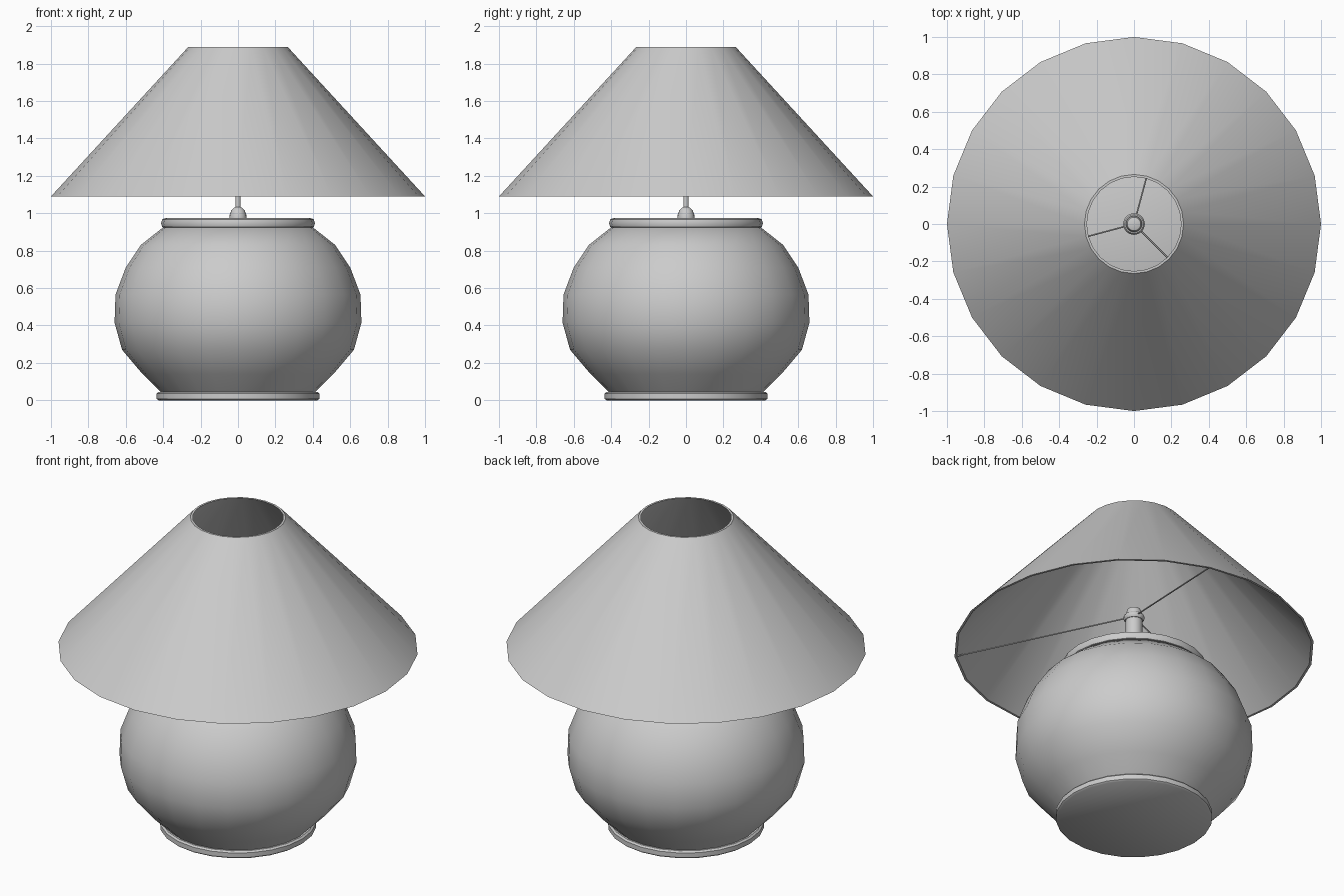
import bpy
import math
from mathutils import Vector

cube = bpy.data.objects.get("Cube")
if cube:
    bpy.data.objects.remove(cube, do_unlink=True)

grey = bpy.data.materials.new("plain_grey")
grey.use_nodes = True
colour = (0.6, 0.6, 0.6, 1)
grey.diffuse_color = colour
grey.node_tree.nodes["Principled BSDF"].inputs["Base Color"].default_value = colour


def finish(obj, angle):
    obj.data.materials.append(grey)
    bpy.ops.object.select_all(action="DESELECT")
    obj.select_set(True)
    bpy.context.view_layer.objects.active = obj
    bpy.ops.object.shade_smooth_by_angle(angle=math.radians(angle))


def lathe(name, profile, sides=24, closed=False, angle=40):
    """Spin (radius, height) points, listed from bottom to top, around z."""
    verts, faces = [], []
    for r, z in profile:
        for i in range(sides):
            a = math.tau * i / sides
            verts.append((r * math.cos(a), r * math.sin(a), z))
    count = len(profile)
    for k in range(count if closed else count - 1):
        low, high = k * sides, (k + 1) % count * sides
        for i in range(sides):
            j = (i + 1) % sides
            faces.append((low + i, low + j, high + j, high + i))
    if not closed:
        faces.append(tuple(reversed(range(sides))))
        faces.append(tuple(range((count - 1) * sides, count * sides)))
    mesh = bpy.data.meshes.new(name)
    mesh.from_pydata(verts, [], faces)
    obj = bpy.data.objects.new(name, mesh)
    bpy.context.collection.objects.link(obj)
    finish(obj, angle)
    return obj


def rod(name, start, end, radius):
    start, end = Vector(start), Vector(end)
    axis = end - start
    bpy.ops.mesh.primitive_cylinder_add(
        vertices=8, radius=radius, depth=axis.length, location=(start + end) / 2)
    obj = bpy.context.object
    obj.name = name
    obj.rotation_euler = axis.to_track_quat("Z", "Y").to_euler()
    finish(obj, 50)


# Foot, round body and the rolled lid
lathe("foot", [(0.425, 0), (0.435, 0.008), (0.435, 0.036), (0.425, 0.045)])
lathe("body", [(0.41, 0.04), (0.51, 0.14), (0.62, 0.27), (0.66, 0.415),
               (0.655, 0.565), (0.60, 0.71), (0.52, 0.83), (0.40, 0.925)])
lathe("lid", [(0.39, 0.92), (0.405, 0.927), (0.412, 0.947),
              (0.405, 0.967), (0.39, 0.974)])

# Stem with its domed base, bulb socket, collar and cap
lathe("stem_base", [(0.046, 0.97), (0.045, 0.99), (0.036, 1.015),
                    (0.022, 1.03), (0.014, 1.033)], 16)
lathe("stem", [(0.014, 1.02), (0.014, 1.2)], 12)
lathe("socket", [(0.047, 1.15), (0.047, 1.28)], 16)
lathe("collar", [(0.05, 1.27), (0.058, 1.28), (0.058, 1.295), (0.05, 1.305)], 16)
lathe("cap", [(0.043, 1.30), (0.043, 1.32), (0.036, 1.34), (0.02, 1.345)], 16)

# Thin-walled conical shade, open at both ends
lathe("shade", [(0.987, 1.09), (1.0, 1.09), (0.265, 1.89), (0.252, 1.89)], closed=True)

# Three wires carrying the shade
for n in range(3):
    a = math.radians(75 + 120 * n)
    c, s = math.cos(a), math.sin(a)
    rod(f"wire_{n + 1}", (0.05 * c, 0.05 * s, 1.288),
        (0.985 * c, 0.985 * s, 1.095), 0.004)
